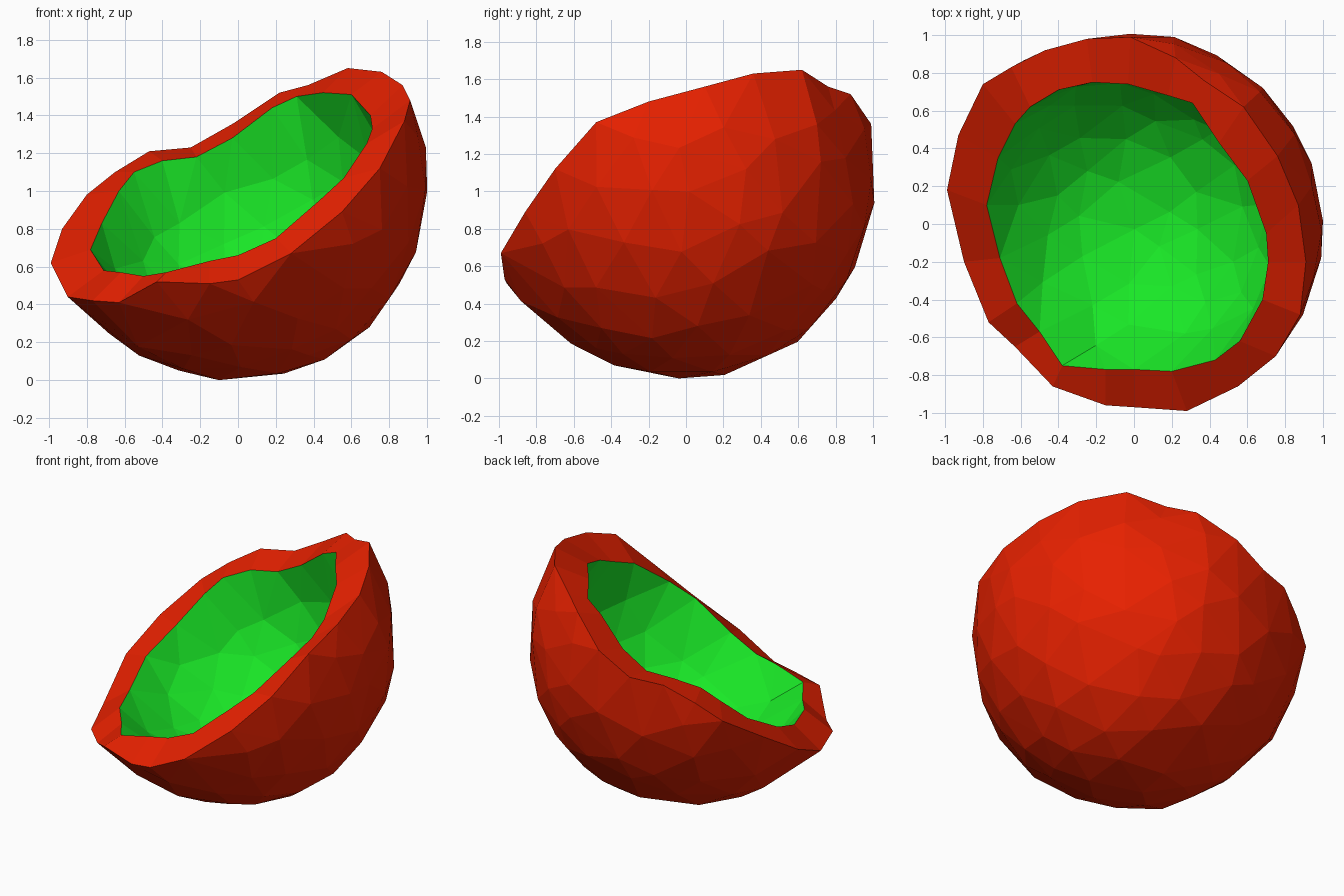
import bpy, bmesh, math, random
from mathutils import Vector, Euler
from mathutils.geometry import delaunay_2d_cdt

if "Cube" in bpy.data.objects:
    bpy.data.objects.remove(bpy.data.objects["Cube"])

random.seed(4)
CENTRE = Vector((0, 0, 1))
AXIS = Vector((-0.42, -0.4, 0.8)).normalized()      # direction the broken mouth faces
TURN = AXIS.rotation_difference(Vector((0, 0, 1)))

# Jagged mouth: outer and inner edge, in matching order
OUTER = [(0, -.97, .53), (.28, -.99, .67), (.55, -.86, .89), (.75, -.7, 1.12),
         (.88, -.48, 1.37), (.91, -.2, 1.48), (.87, .1, 1.56), (.76, .36, 1.63),
         (.58, .62, 1.65), (.37, .76, 1.56), (.22, .88, 1.52), (-.02, .99, 1.36),
         (-.25, .98, 1.23), (-.47, .92, 1.21), (-.65, .83, 1.1), (-.8, .74, .98),
         (-.93, .47, .8), (-.99, .18, .62), (-.9, -.2, .44), (-.77, -.52, .42),
         (-.63, -.65, .41), (-.43, -.86, .52), (-.15, -.96, .51)]
INNER = [(0, -.77, .66), (.2, -.78, .75), (.43, -.72, .95), (.56, -.62, 1.07),
         (.68, -.4, 1.25), (.71, -.2, 1.33), (.7, -.05, 1.4), (.6, .23, 1.51),
         (.45, .43, 1.52), (.31, .64, 1.5), (.18, .68, 1.44), (-.03, .74, 1.28),
         (-.22, .75, 1.18), (-.4, .71, 1.16), (-.55, .62, 1.1), (-.63, .53, 1.0),
         (-.72, .35, .83), (-.78, .1, .69), (-.71, -.18, .58), (-.62, -.42, .57),
         (-.5, -.57, .55), (-.38, -.75, .57), (-.15, -.77, .63)]


def flatten(p):
    """Stereographic projection seen from the mouth."""
    d = TURN @ (p - CENTRE).normalized()
    return Vector((d.x, d.y)) / (1 - d.z)


def cap(rim, radius):
    """Faceted spherical skin filling everything below a rim loop."""
    rim = [Vector(p) for p in rim]
    n = len(rim)
    guard = rim + [(rim[i] + rim[i - 1]) / 2 for i in range(n)]
    ico = bmesh.new()
    bmesh.ops.create_icosphere(ico, subdivisions=3, radius=1)
    spin = Euler((.3, .5, .2)).to_matrix()
    pts = list(rim)
    for v in ico.verts:
        d = spin @ v.co + Vector([random.uniform(-.06, .06) for _ in range(3)])
        d.normalize()
        # ease the radius into that of the nearest rim point
        near = min(rim, key=lambda q: (q - CENTRE).normalized().angle(d))
        gap = (near - CENTRE).angle(d)
        edge = (near - CENTRE).length
        r = radius + (edge - radius) * math.exp(-(gap / .35) ** 2)
        p = CENTRE + d * r
        if d.dot(AXIS) < .6 and min((p - g).length for g in guard) > .15:
            pts.append(p)
    ico.free()
    flat, _, faces, orig, _, _ = delaunay_2d_cdt(
        [flatten(p) for p in pts], [], [list(range(n))], 1, 1e-6)
    return pts, [[orig[i][0] for i in f] for f in faces]


def make(name, pts, faces, color, outward):
    bm = bmesh.new()
    vs = [bm.verts.new(p) for p in pts]
    for f in faces:
        face = bm.faces.new([vs[i] for i in f])
        face.normal_update()
        away = face.calc_center_median() - CENTRE
        # broken-edge quads face the mouth, skins face away from or to the centre
        want = AXIS if len(f) == 4 else away * outward
        if face.normal.dot(want) < 0:
            face.normal_flip()
    bmesh.ops.delete(bm, geom=[v for v in bm.verts if not v.link_faces], context='VERTS')
    # rest the shell on the ground
    if outward > 0:
        low = min(v.co.z for v in bm.verts)
        for v in bm.verts:
            if v.co.z < .3:
                v.co.z -= low
    me = bpy.data.meshes.new(name)
    bm.to_mesh(me)
    bm.free()
    mat = bpy.data.materials.new(name)
    mat.diffuse_color = color
    mat.use_nodes = True
    mat.node_tree.nodes["Principled BSDF"].inputs["Base Color"].default_value = mat.diffuse_color
    me.materials.append(mat)
    ob = bpy.data.objects.new(name, me)
    bpy.context.collection.objects.link(ob)


# Red shell: outer skin plus the thick broken edge
pts, faces = cap(OUTER, .995)
n, base = len(OUTER), len(pts)
pts += [Vector(p) for p in INNER]
faces += [[i, (i + 1) % n, base + (i + 1) % n, base + i] for i in range(n)]
make("outer_shell", pts, faces, (.8, .015, 0, 1), 1)

# Green lining
pts, faces = cap(INNER, .80)
make("inner_lining", pts, faces, (.01, .8, .02, 1), -1)
